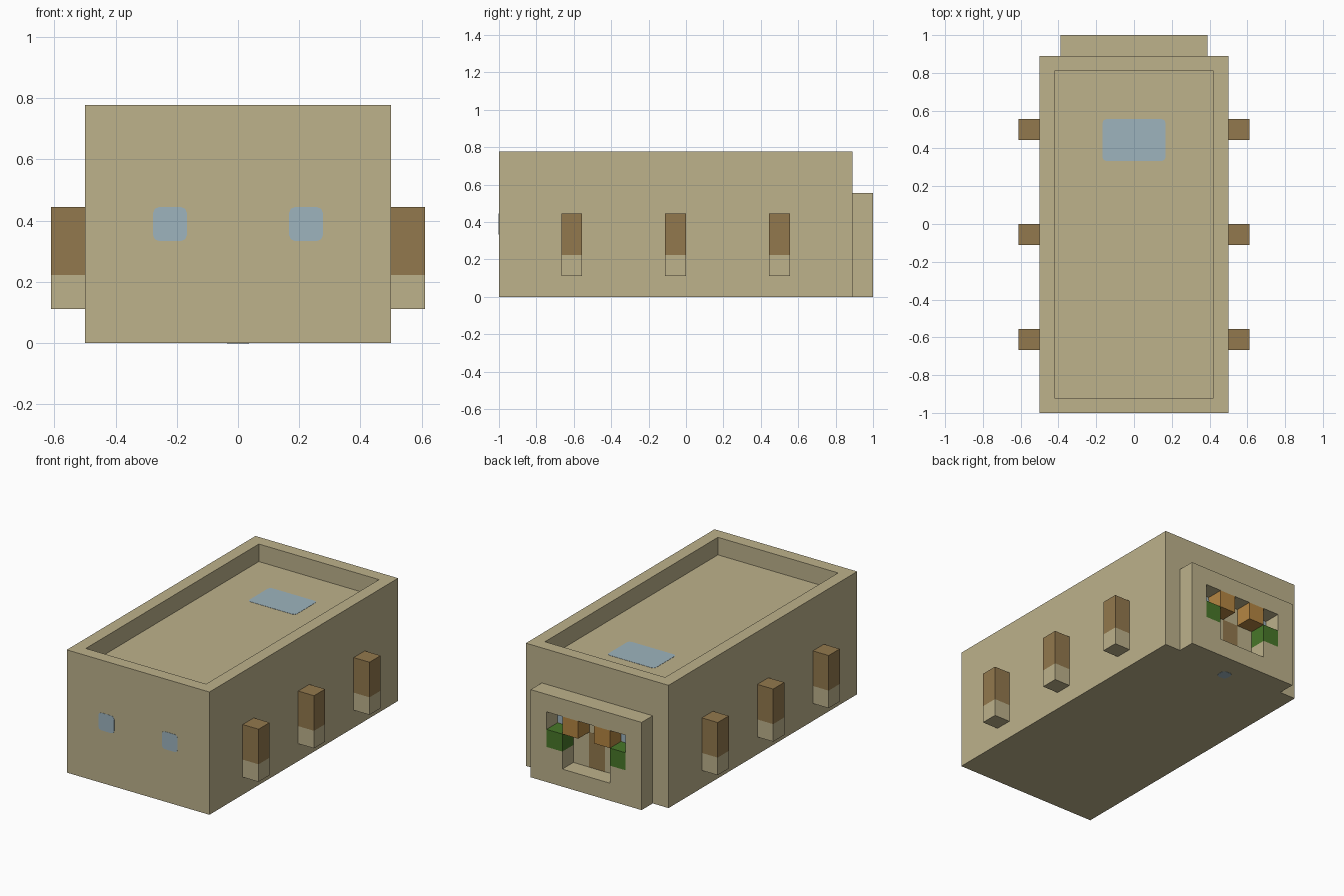
import bpy
import bmesh
from mathutils import Vector

U = 1 / 9  # one building block

if "Cube" in bpy.data.objects:
    bpy.data.objects.remove(bpy.data.objects["Cube"], do_unlink=True)


def material(name, rgb):
    m = bpy.data.materials.new(name)
    m.use_nodes = True
    m.diffuse_color = (*rgb, 1)
    m.node_tree.nodes["Principled BSDF"].inputs["Base Color"].default_value = (*rgb, 1)
    return m


SAND = material("sandstone", (0.51, 0.445, 0.26))
BROWN = material("brown_wood", (0.29, 0.19, 0.075))
ORANGE = material("orange_wood", (0.46, 0.24, 0.055))
GREEN = material("leaf_green", (0.065, 0.185, 0.022))
GLASS = material("pale_blue_glass", (0.34, 0.455, 0.515))


def finish(name, bm, mat):
    bmesh.ops.recalc_face_normals(bm, faces=bm.faces)
    mesh = bpy.data.meshes.new(name)
    bm.to_mesh(mesh)
    bm.free()
    mesh.materials.append(mat)
    obj = bpy.data.objects.new(name, mesh)
    bpy.context.collection.objects.link(obj)
    return obj


def box_mesh(lo, hi):
    """Box between two corners given in blocks."""
    lo, hi = Vector(lo) * U, Vector(hi) * U
    bm = bmesh.new()
    bmesh.ops.create_cube(bm, size=1)
    bmesh.ops.scale(bm, vec=hi - lo, verts=bm.verts)
    bmesh.ops.translate(bm, vec=(lo + hi) / 2, verts=bm.verts)
    return bm


def block(name, lo, hi, mat):
    return finish(name, box_mesh(lo, hi), mat)


def pane(name, lo, hi, axis, mat=GLASS, corner=0.18):
    """Thin plate lying on a wall, with clipped corners; axis is its thin direction."""
    lo, hi = list(lo), list(hi)
    lo[axis] -= 0.012
    hi[axis] += 0.012
    bm = box_mesh(lo, hi)
    if corner:
        edges = [e for e in bm.edges
                 if abs(e.verts[0].co[axis] - e.verts[1].co[axis]) > 1e-4]
        bmesh.ops.bevel(bm, geom=edges, offset=corner * U, segments=2,
                        profile=0.5, affect="EDGES")
    return finish(name, bm, mat)


# Main hall with a parapet around a sunken roof
bm = box_mesh((-4.5, -9, 0), (4.5, 8, 7))
roof = max(bm.faces, key=lambda f: f.calc_center_median().z)
bmesh.ops.inset_region(bm, faces=[roof], thickness=U)
sunk = bmesh.ops.extrude_discrete_faces(bm, faces=[roof])["faces"][0]
bmesh.ops.translate(bm, vec=(0, 0, -U), verts=sunk.verts)
finish("main_hall", bm, SAND)

# Back porch: slab with a T-shaped opening
outer = [(-3.5, 0), (3.5, 0), (3.5, 5), (-3.5, 5)]
opening = [(-1.5, 1), (1.5, 1), (1.5, 2), (2.5, 2),
           (2.5, 4), (-2.5, 4), (-2.5, 2), (-1.5, 2)]
bm = bmesh.new()
for loop in (outer, opening):
    vs = [bm.verts.new((x * U, 8 * U, z * U)) for x, z in loop]
    for a, b in zip(vs, vs[1:] + vs[:1]):
        bm.edges.new((a, b))
bmesh.ops.triangle_fill(bm, edges=bm.edges[:], use_beauty=True, normal=(0, 1, 0))
out = bmesh.ops.extrude_face_region(bm, geom=bm.faces[:], use_keep_orig=True)
bmesh.ops.translate(bm, vec=(0, U, 0),
                    verts=[g for g in out["geom"] if isinstance(g, bmesh.types.BMVert)])
finish("back_porch", bm, SAND)

# Door in the back wall
pane("door", (-0.5, 8, 1), (0.5, 8, 3), 1, BROWN, 0)

for side, s in (("left", 1), ("right", -1)):
    # Porch planters and hanging blocks
    def span(a, b):
        return sorted((a * s, b * s))
    x0, x1 = span(1.5, 2.5)
    block(side + "_planter", (x0, 8, 2), (x1, 9, 3), GREEN)
    # Small square windows, front and back
    pane(side + "_front_window", (x0, -9, 3), (x1, -9, 4), 1)
    pane(side + "_back_window", (x0, 8, 3), (x1, 8, 4), 1)
    x0, x1 = span(0.5, 1.5)
    block(side + "_hanging_block", (x0, 8, 3), (x1, 9, 4), ORANGE)
    # Side buttresses: wooden post on a stone foot
    x0, x1 = span(4.5, 5.5)
    for place, y in (("front", -6), ("middle", -1), ("rear", 4)):
        block(f"{side}_{place}_foot", (x0, y, 1), (x1, y + 1, 2), SAND)
        block(f"{side}_{place}_post", (x0, y, 2), (x1, y + 1, 4), BROWN)

# Skylight in the roof and a small pane under the doorway
pane("skylight", (-1.5, 3, 6), (1.5, 5, 6), 2)
pane("floor_pane", (-0.32, 7.2, 0), (0.32, 7.85, 0), 2)
